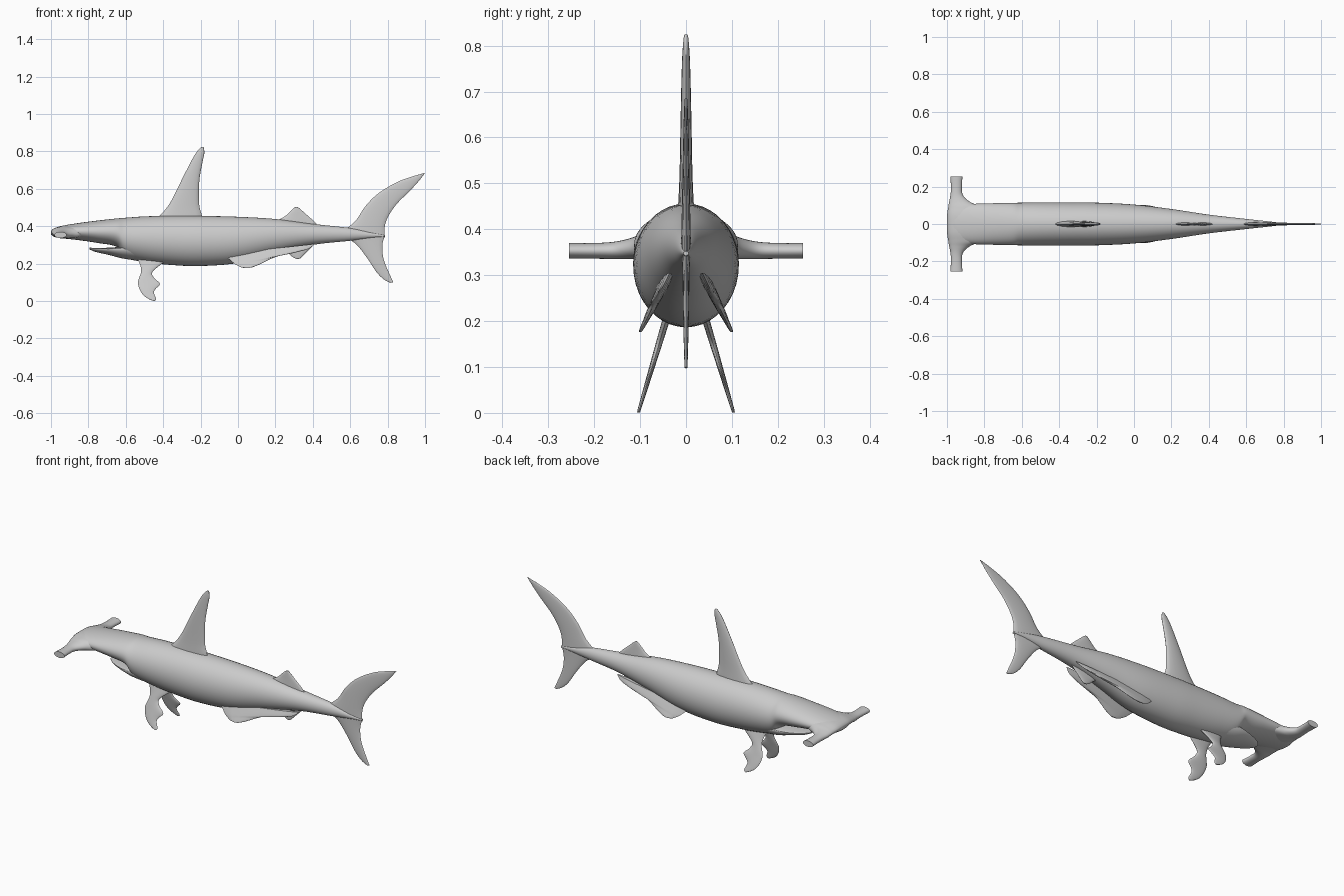
import bpy
import bmesh
from math import sin, cos, pi, radians

if "Cube" in bpy.data.objects:
    bpy.data.objects.remove(bpy.data.objects["Cube"], do_unlink=True)


def spline(stations, steps=6):
    """Smoothly interpolate a list of equal-length tuples."""
    ends = [stations[0]] + stations + [stations[-1]]
    result = []
    for a, b, c, d in zip(ends, ends[1:], ends[2:], ends[3:]):
        for i in range(steps):
            t = i / steps
            result.append([
                q + t * ((r - p) + t * (2 * p - 5 * q + 4 * r - s + t * (3 * (q - r) + s - p))) / 2
                for p, q, r, s in zip(a, b, c, d)])
    result.append(list(stations[-1]))
    return result


def loft(name, rings):
    """Skin a sequence of closed rings and cap both ends."""
    bm = bmesh.new()
    loops = [[bm.verts.new(p) for p in ring] for ring in rings]
    for one, two in zip(loops, loops[1:]):
        for i in range(len(one)):
            j = (i + 1) % len(one)
            bm.faces.new((one[i], one[j], two[j], two[i]))
    bm.faces.new(loops[0])
    bm.faces.new(loops[-1])
    bmesh.ops.recalc_face_normals(bm, faces=bm.faces)
    mesh = bpy.data.meshes.new(name)
    bm.to_mesh(mesh)
    bm.free()
    obj = bpy.data.objects.new(name, mesh)
    bpy.context.collection.objects.link(obj)
    bpy.ops.object.select_all(action='DESELECT')
    obj.select_set(True)
    bpy.context.view_layer.objects.active = obj
    bpy.ops.object.shade_smooth_by_angle(angle=radians(50))
    return obj


def angles(count):
    return [2 * pi * i / count for i in range(count)]


def trunk(name, stations, waist=0.5, sides=40):
    """Stations along x: x, half width, top, bottom; waist is the height of the widest line."""
    rings = []
    for x, width, top, bottom in spline(stations):
        mid = bottom + (top - bottom) * waist
        rings.append([(x, width * cos(a), mid + sin(a) * (top - mid if sin(a) > 0 else mid - bottom))
                      for a in angles(sides)])
    return loft(name, rings)


def fin(name, stations, thick, tip_thick=0.003, lean=None, side=1):
    """Stations along the span: leading x, z and trailing x, z; lean is (y at z = 0, slope)."""
    offset, slope = lean or (0, 0)
    span = spline(stations)
    rings = []
    for i, (lead_x, lead_z, trail_x, trail_z) in enumerate(span):
        half = thick + (tip_thick - thick) * i / (len(span) - 1)
        ring = []
        for a in angles(16):
            t = (1 - cos(a)) / 2
            z = lead_z + (trail_z - lead_z) * t
            ring.append((lead_x + (trail_x - lead_x) * t,
                         side * (offset + slope * z) + half * sin(a), z))
        rings.append(ring)
    return loft(name, rings)


# Body, with the palate forming its underside ahead of the mouth corner
trunk("body", [
    (-1.0, .03, .37, .355), (-.98, .08, .388, .342), (-.94, .1, .402, .335),
    (-.85, .108, .417, .325), (-.75, .111, .43, .31), (-.65, .113, .441, .29),
    (-.6, .114, .445, .232), (-.5, .115, .452, .208), (-.35, .115, .456, .192),
    (-.2, .114, .455, .187), (0, .104, .45, .203), (.2, .08, .438, .255),
    (.4, .05, .412, .3), (.6, .027, .39, .322), (.73, .013, .365, .338),
    (.785, .006, .352, .343)])

# Lower jaw, flat on top
trunk("lower_jaw", [
    (-.795, .015, .285, .276), (-.76, .045, .284, .262), (-.69, .075, .285, .246),
    (-.61, .092, .291, .226), (-.5, .09, .3, .212)], waist=.85)

# Wide hammer head: y, front x, back x, top, bottom
half_head = [
    (.04, -1.0, -.8, .402, .335), (.09, -.993, -.82, .392, .335),
    (.12, -.988, -.88, .381, .335), (.155, -.981, -.915, .373, .335),
    (.2, -.979, -.92, .37, .336), (.255, -.982, -.917, .37, .336)]
head = [(-s[0],) + s[1:] for s in reversed(half_head)] + half_head
loft("hammer_head", [
    [((front + back) / 2 + (back - front) / 2 * cos(a), y,
      (top + bottom) / 2 + (top - bottom) / 2 * sin(a)) for a in angles(24)]
    for y, front, back, top, bottom in spline(head)])

# Fins on the centre line
fin("dorsal_fin", [
    (-.45, .43, -.19, .43), (-.41, .465, -.195, .465), (-.36, .53, -.208, .52),
    (-.29, .67, -.207, .64), (-.235, .775, -.19, .74), (-.205, .815, -.18, .79),
    (-.19, .825, -.183, .82)], .019, .004)
fin("rear_dorsal_fin", [
    (.19, .42, .43, .4), (.25, .452, .4, .432), (.28, .48, .357, .47),
    (.3, .498, .33, .494), (.31, .503, .318, .502)], .01)
fin("anal_fin", [
    (.2, .29, .42, .315), (.26, .262, .385, .28), (.285, .24, .355, .25),
    (.305, .228, .335, .23), (.317, .225, .325, .225)], .008)
fin("upper_tail_fin", [
    (.57, .38, .785, .34), (.63, .43, .785, .4), (.68, .505, .805, .455),
    (.75, .575, .85, .52), (.85, .635, .92, .59), (.94, .668, .97, .645),
    (1.0, .685, .996, .68)], .011)
fin("lower_tail_fin", [
    (.57, .34, .785, .35), (.63, .305, .772, .3), (.69, .23, .775, .24),
    (.74, .155, .79, .19), (.78, .115, .812, .14), (.815, .097, .83, .1)], .009)

# Paired fins
pectoral = [
    (-.54, .23, -.38, .22), (-.522, .19, -.41, .197), (-.518, .155, -.457, .155),
    (-.53, .12, -.45, .125), (-.535, .095, -.418, .092), (-.525, .06, -.44, .065),
    (-.505, .03, -.45, .045), (-.48, .012, -.438, .012), (-.455, .001, -.445, .001)]
pelvic = [
    (-.08, .25, .41, .305), (-.045, .222, .375, .278), (-.02, .2, .29, .255),
    (0, .188, .2, .235), (.02, .179, .11, .193), (.04, .176, .07, .178)]
for label, side in (("left", 1), ("right", -1)):
    fin(label + "_pectoral_fin", pectoral, .009, lean=(.104, -.3), side=side)
    fin(label + "_pelvic_fin", pelvic, .013, lean=(.188, -.5), side=side)
